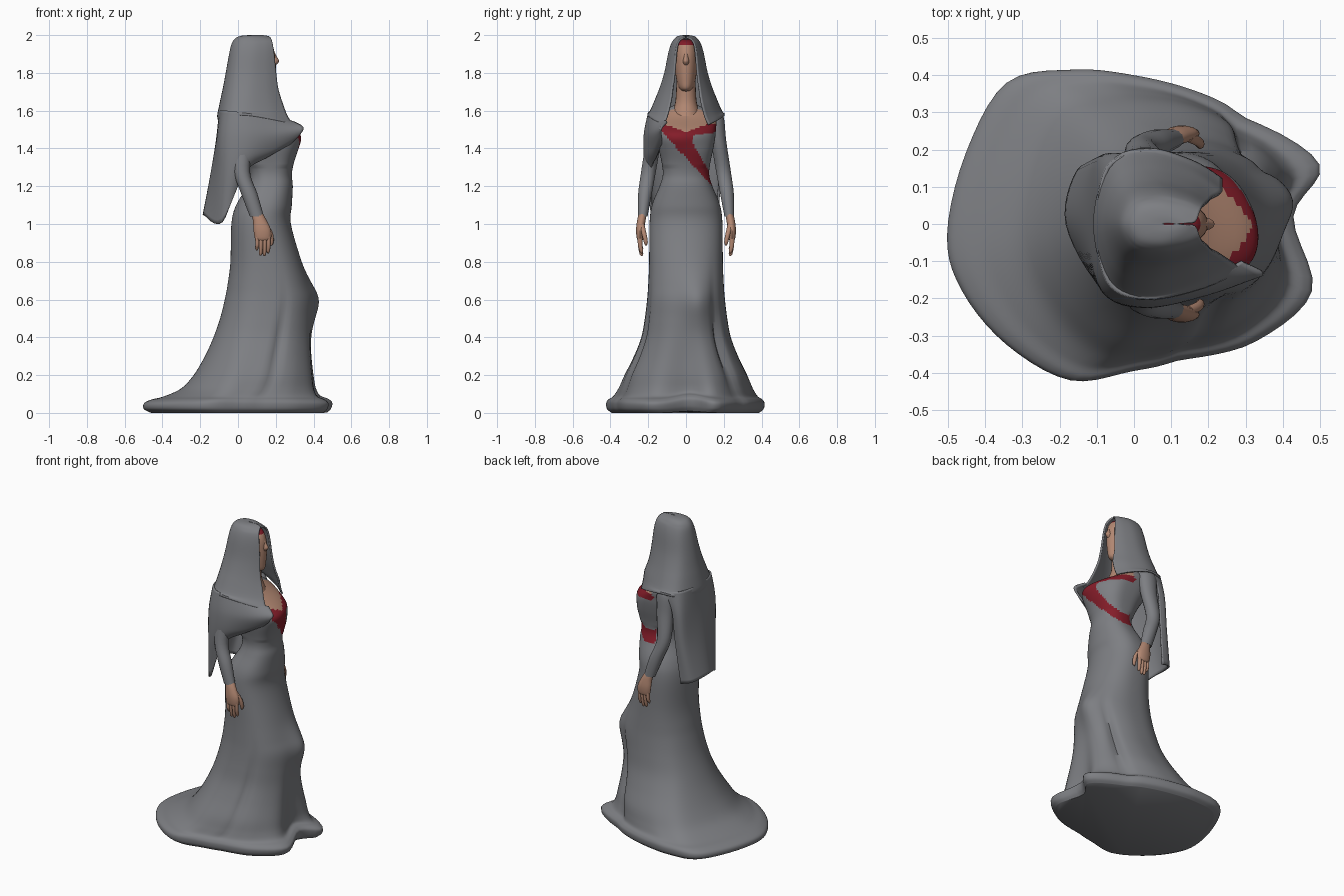
import bpy, bmesh, math
from mathutils import Vector


def material(name, rgb):
    m = bpy.data.materials.new(name)
    m.diffuse_color = (*rgb, 1)
    return m


GREY = material("grey_cloth", (0.205, 0.21, 0.225))
SKIN = material("skin", (0.44, 0.24, 0.165))
RED = material("red_cloth", (0.23, 0.012, 0.022))


def smooth(pts, n, closed=False):
    """Catmull-Rom resampling of tuples of any length."""
    p = [Vector(q) for q in pts]
    k = len(p)
    get = (lambda i: p[i % k]) if closed else (lambda i: p[max(0, min(k - 1, i))])
    out = []
    for i in range(k if closed else k - 1):
        a, b, c, d = (get(i + j) for j in (-1, 0, 1, 2))
        for s in range(n):
            t = s / n
            out.append((b * 2 + (c - a) * t + (a * 2 - b * 5 + c * 4 - d) * t * t
                        + (b * 3 - a - c * 3 + d) * t ** 3) * 0.5)
    if not closed:
        out.append(p[-1])
    return out


def grid(name, rows, mats, closed=True, rule=None, thick=0):
    """Skin a list of point rows into a smooth surface."""
    bm = bmesh.new()
    vs = [[bm.verts.new(q) for q in r] for r in rows]
    n = len(rows[0])
    for a, b in zip(vs, vs[1:]):
        for i in range(n if closed else n - 1):
            j = (i + 1) % n
            bm.faces.new((a[i], a[j], b[j], b[i]))
    if closed:
        bm.faces.new(vs[0][::-1])
        bm.faces.new(vs[-1])
    bmesh.ops.recalc_face_normals(bm, faces=bm.faces)
    for f in bm.faces:
        f.smooth = True
        if rule:
            f.material_index = rule(f.calc_center_median())
    me = bpy.data.meshes.new(name)
    bm.to_mesh(me)
    bm.free()
    for m in mats:
        me.materials.append(m)
    ob = bpy.data.objects.new(name, me)
    bpy.context.collection.objects.link(ob)
    if thick:
        s = ob.modifiers.new("thickness", "SOLIDIFY")
        s.thickness, s.offset = thick, 0
    bpy.ops.object.select_all(action='DESELECT')
    ob.select_set(True)
    bpy.context.view_layer.objects.active = ob
    bpy.ops.object.shade_smooth_by_angle(angle=math.radians(50))
    return ob


def tube(name, pts, mat, n=14, steps=5):
    """Vertical limb from (x, y, z, rx, ry) stations."""
    rows = []
    for x, y, z, rx, ry in smooth(pts, steps):
        rows.append([(x + rx * math.cos(a), y + ry * math.sin(a), z)
                     for a in (math.tau * i / n for i in range(n))])
    return grid(name, rows, [mat])


def bell(v, c, w):
    return math.exp(-((v - c) / w) ** 2)


# Gown: hem outline blending into ovals (z, back x, front x, half width, hem blend)
hem = [(.43, .02), (.5, .16), (.31, .29), (.16, .36), (0, .4), (-.16, .415), (-.34, .38), (-.45, .19),
       (-.5, -.03), (-.46, -.18), (-.34, -.325), (-.17, -.42), (0, -.395), (.15, -.365), (.33, -.315), (.48, -.18)]
hem = smooth(hem, 5, True)
sections = [(0, -.46, .47, .39, 1), (.02, -.498, .492, .415, 1), (.05, -.498, .498, .42, 1),
            (.07, -.46, .475, .41, 1), (.088, -.39, .435, .385, .9), (.13, -.30, .415, .36, .75),
            (.2, -.235, .405, .33, .55), (.3, -.175, .395, .28, .4), (.4, -.13, .39, .24, .25),
            (.5, -.095, .39, .22, .15), (.6, -.07, .39, .207, .08), (.68, -.055, .37, .2, 0),
            (.8, -.04, .335, .195, 0), (1, -.035, .28, .193, 0), (1.1, -.01, .285, .18, 0),
            (1.2, .05, .29, .14, 0), (1.26, .065, .285, .123, 0), (1.32, .05, .295, .128, 0),
            (1.4, .01, .32, .145, 0), (1.46, -.03, .33, .155, 0), (1.5, -.04, .3, .158, 0),
            (1.56, -.06, .2, .16, 0), (1.6, -.03, .15, .12, 0), (1.63, .03, .12, .06, 0)]
rows = []
for z, xb, xf, ry, w in smooth(sections, 6):
    row = []
    e = 0.66 if z > 1.3 else 0.8
    for i, h in enumerate(hem):
        a = math.tau * i / len(hem)
        c, s = math.cos(a), math.sin(a)
        ux = math.copysign(abs(c) ** e, c) * (1 - w) + h.x / .5 * w
        uy = s * (1 - w) + h.y / .42 * w
        # creases beside the front panel
        crease = bell(z, .36, .24) * (.12 * bell(a, .80, .10) + .07 * bell(a, math.tau - 1.25, .10))
        ux, uy = ux * (1 - crease), uy * (1 - crease)
        x, y = (xb + xf) / 2 + ux * (xf - xb) / 2, uy * ry
        if c > 0:
            x += .045 * bell(y, .07, .09) * bell(z, .6, .13)     # bent knee
            x -= .2 * y * c * bell(z, 1.46, .07)                 # slanted bust
        lift = .025 * bell(y, .02, .09) * max(c, 0) * bell(z, .06, .06)
        row.append((x, y, max(z, 0) + lift))
    rows.append(row)


def bodice_rule(p):
    if p.x < .13 or p.z < 1.15:
        return 0
    if p.z > 1.485 + .045 * min(1, abs(p.y) / .12):
        return 1
    breast = p.y > .035 and 1.43 - 1.75 * (p.y - .035) < p.z < 1.475 + .12 * (p.y - .08)
    return 2 if p.z > 1.48 - 1.08 * (p.y + .12) and not breast else 0


grid("gown", rows, [GREY, SKIN, RED], rule=bodice_rule)

# Neck and head, with a red band across the brow
tube("neck", [(.1, 0, 1.53, .1, .1), (.1, 0, 1.6, .075, .07), (.1, 0, 1.66, .058, .055),
              (.105, 0, 1.78, .055, .05)], SKIN, 20)
profile = smooth([(1.70, .135, .012, .01), (1.715, .13, .055, .033), (1.76, .115, .08, .05),
                  (1.84, .105, .095, .06), (1.91, .1, .094, .06), (1.96, .09, .078, .048),
                  (1.978, .085, .03, .02)], 6)
rows = [[(x + rx * math.cos(a), ry * math.sin(a), z) for a in (math.tau * i / 28 for i in range(28))]
        for z, x, rx, ry in profile]
grid("head", rows, [SKIN, RED], rule=lambda p: int(p.z > 1.945))
tube("nose", [(.187, 0, 1.915, .004, .006), (.19, 0, 1.885, .016, .012), (.19, 0, 1.86, .027, .017),
              (.185, 0, 1.835, .008, .01)], SKIN, 12)

# Hood: open-fronted rings (z, back x, front x, half width, half opening)
rings = [(1.525, -.10, .29, .2, .12), (1.57, -.105, .26, .195, .10), (1.65, -.09, .23, .163, .08),
         (1.72, -.075, .21, .135, .07), (1.8, -.06, .2, .11, .06), (1.9, -.042, .19, .09, .052),
         (1.95, -.03, .182, .075, .044), (1.975, -.015, .175, .06, .03), (1.988, .005, .165, .045, .006),
         (1.994, .04, .14, .022, .0015), (1.994, .08, .11, .002, .0005)]
rows = []
for z, xb, xf, ry, yo in smooth(rings, 4):
    cx = xb * .55 + (.2 if z < 1.97 else xf) * .45
    yo = max(yo, .0004)
    drop = .05 * bell(z, 1.525, .04)        # lower edge rises over the shoulders
    ctrl = []
    for side in (-1, 1):
        f = xf if side < 0 else min(xf, .235)
        half = [(f, side * yo, z), (f * .6 + cx * .4, side * (yo * .4 + ry * .6), z + drop * .5),
                (cx, side * ry, z + drop), (xb + .3 * (cx - xb), side * ry * .8, z + drop * .8)]
        ctrl += half + [(xb, 0, z + drop * .4)] if side < 0 else half[::-1]
    rows.append(smooth(ctrl, 5))
grid("hood", rows, [GREY], closed=False, thick=.01)

# Shawl: from the pointed fold on the chest, round the back, to the far shoulder
cape = [[(.29, -.10, 1.54), (.17, -.165, 1.565), (.02, -.195, 1.59), (-.07, -.15, 1.6), (-.095, 0, 1.6),
         (-.07, .15, 1.6), (.02, .19, 1.59)],
        [(.345, -.13, 1.51), (.2, -.185, 1.48), (.03, -.218, 1.47), (-.085, -.17, 1.45), (-.11, 0, 1.45),
         (-.09, .165, 1.45), (-.03, .185, 1.48)],
        [(.325, -.135, 1.475), (.19, -.17, 1.4), (.04, -.215, 1.35), (-.08, -.18, 1.25), (-.142, 0, 1.25),
         (-.11, .16, 1.25), (-.05, .18, 1.28)],
        [(.275, -.125, 1.425), (.15, -.155, 1.355), (.03, -.185, 1.27), (-.085, -.165, 1.01), (-.178, 0, 1.05),
         (-.15, .14, 1.03), (-.08, .165, 1.01)]]
cols = [smooth(c, 7) for c in zip(*cape)]
rows = [smooth(r, 6) for r in zip(*cols)]
grid("shawl", rows, [GREY], closed=False, thick=.012)

# Arms and hands, mirrored
for side, label in ((-1, "right"), (1, "left")):
    def limb(name, pts, mat):
        tube(f"{label}_{name}", [(x, side * y, z, rx, ry) for x, y, z, rx, ry in pts], mat)

    limb("sleeve", [(.03, .135, 1.605, .015, .015), (.03, .152, 1.575, .06, .046), (.03, .172, 1.44, .055, .042),
                    (.02, .198, 1.28, .043, .04), (.06, .217, 1.16, .043, .037),
                    (.1, .229, 1.04, .037, .026)], GREY)
    limb("palm", [(.1, .229, 1.055, .032, .021), (.115, .236, 1.02, .036, .023), (.128, .243, .97, .046, .022),
                  (.132, .243, .925, .043, .018), (.132, .242, .91, .03, .01)], SKIN)
    for i, tip in enumerate((.845, .83, .832, .86)):
        x = .162 - i * .02
        limb(f"finger_{i + 1}", [(x, .243, .94, .011, .013), (x, .243, .89, .0105, .012),
                                 (x - .002, .236, tip + .012, .009, .01), (x - .002, .234, tip, .003, .003)], SKIN)
    limb("thumb", [(.145, .235, 1.0, .014, .014), (.172, .222, .95, .013, .013),
                   (.178, .213, .905, .011, .011), (.175, .212, .885, .004, .004)], SKIN)
